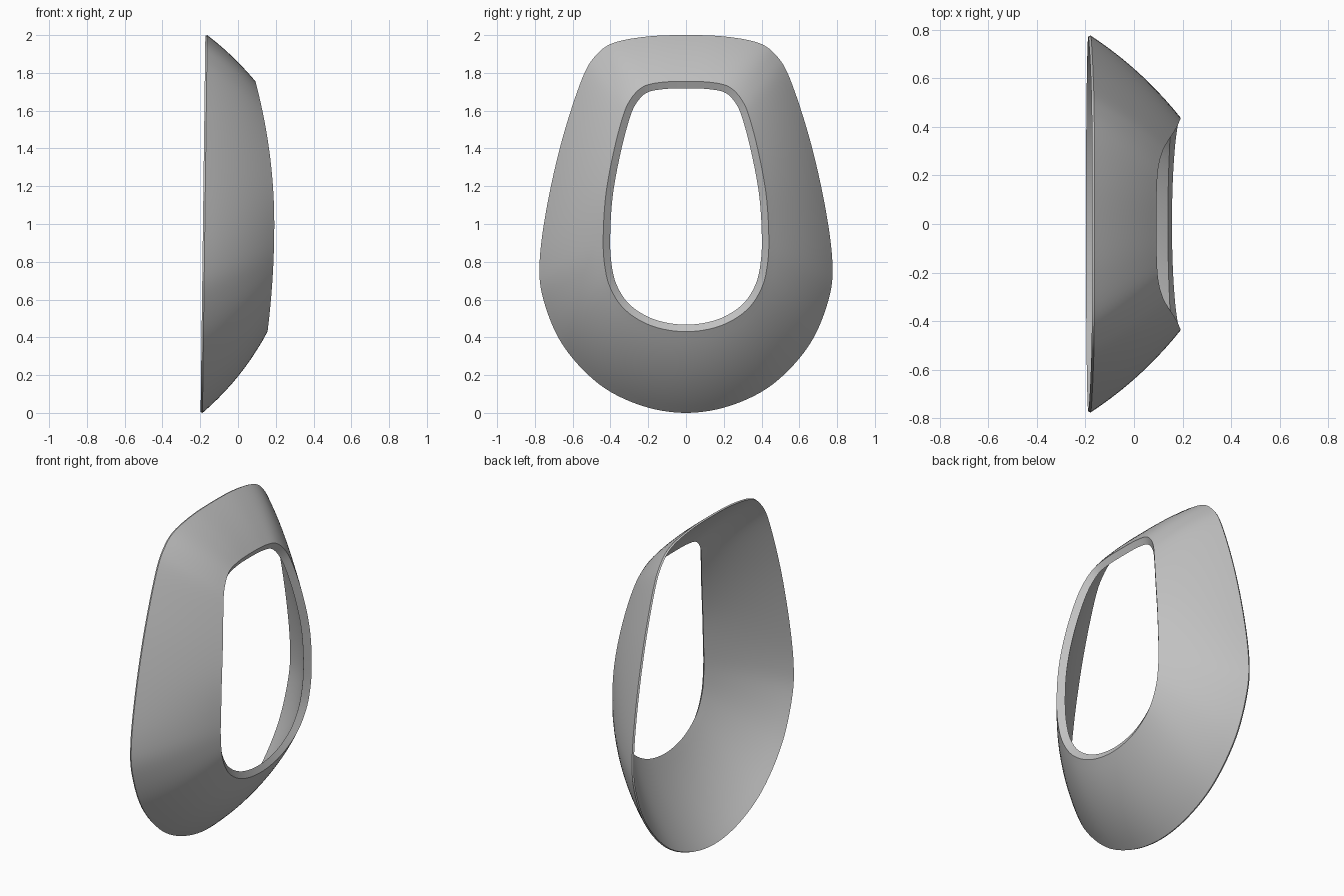
import bpy
from mathutils import Vector

cube = bpy.data.objects.get("Cube")
if cube:
    bpy.data.objects.remove(cube, do_unlink=True)

# Half outlines as (y, z), from top centre to bottom centre
OUTER = [(0, 2), (.2, 1.993), (.38, 1.96), (.475, 1.895), (.55, 1.77), (.655, 1.45),
         (.735, 1.1), (.775, .8), (.755, .6), (.653, .36), (.464, .155), (.24, .04), (0, 0)]
OPENING = [(0, 1.755), (.13, 1.75), (.23, 1.725), (.3, 1.65), (.343, 1.54), (.39, 1.35),
           (.425, 1.15), (.438, .95), (.433, .8), (.402, .665), (.322, .545), (.18, .46), (0, .43)]
STEPS = 6      # samples between outline points
RINGS = 10     # bands from outer edge to opening


def smooth_loop(half):
    """Mirror a half outline and sample a closed smooth curve through it."""
    pts = [Vector(p) for p in half]
    pts += [Vector((-p.x, p.y)) for p in pts[-2:0:-1]]
    n = len(pts)
    out = []
    for i in range(n):
        a, b, c, d = (pts[(i + k) % n] for k in (-1, 0, 1, 2))
        for s in range(STEPS):
            t = s / STEPS
            out.append(b + (c - a) * (t / 2)
                       + (2 * a - 5 * b + 4 * c - d) * (t * t / 2)
                       + (3 * b - a - 3 * c + d) * (t ** 3 / 2))
    return out


def edge_point(p):
    return Vector((-.188 + .0125 * p.y, p.x, p.y))


def opening_point(p):
    drop = .175 if p.y > 1 else .11
    return Vector((.192 - drop * (p.y - 1) ** 2, p.x, p.y))


def set_back(loop, depth, side_depth, inward):
    """Copy a loop, moved back along x (more at the sides) and in towards its centre."""
    out = []
    for i, p in enumerate(loop):
        along = loop[(i + 1) % len(loop)] - loop[i - 1]
        side = Vector((0, along.z, -along.y)).normalized()
        back = depth + (side_depth - depth) * side.y ** 2
        out.append(p + side * inward - Vector((back, 0, 0)))
    return out


def convex_rings(outer, inner):
    """Rings of a gently convex surface spanning two loops."""
    n = len(outer)
    rings = []
    for r in range(RINGS + 1):
        t = r / RINGS
        ring = []
        for i in range(n):
            a, b = outer[i], inner[i]
            normal = (b - a).cross(outer[(i + 1) % n] - outer[i - 1]).normalized()
            if normal.x < 0:
                normal = -normal
            bulge = .026 - .008 * a.z
            ring.append(a.lerp(b, t) + normal * (bulge * 4 * t * (1 - t)))
        rings.append(ring)
    return rings


# Front skin, and a back skin that tapers towards the outer edge
edge = [edge_point(p) for p in smooth_loop(OUTER)]
opening = [opening_point(p) for p in smooth_loop(OPENING)]
front = convex_rings(edge, opening)
back = convex_rings(set_back(edge, .01, .01, .004), set_back(opening, .017, .031, .037))
rings = front + back[::-1]

count = len(edge)
verts = [v for ring in rings for v in ring]
faces = []
for r in range(len(rings)):
    lo, hi = r * count, (r + 1) % len(rings) * count
    for i in range(count):
        j = (i + 1) % count
        faces.append((lo + i, hi + i, hi + j, lo + j))

mesh = bpy.data.meshes.new("bezel_shell")
mesh.from_pydata(verts, [], faces)
shell = bpy.data.objects.new("bezel_shell", mesh)
bpy.context.collection.objects.link(shell)
bpy.ops.object.select_all(action="DESELECT")
shell.select_set(True)
bpy.context.view_layer.objects.active = shell
bpy.ops.object.shade_smooth_by_angle(angle=.6)

# Single grey finish
grey = bpy.data.materials.new("plain grey")
grey.use_nodes = True
colour = (.53, .53, .53, 1)
grey.diffuse_color = colour
grey.node_tree.nodes["Principled BSDF"].inputs["Base Color"].default_value = colour
mesh.materials.append(grey)
